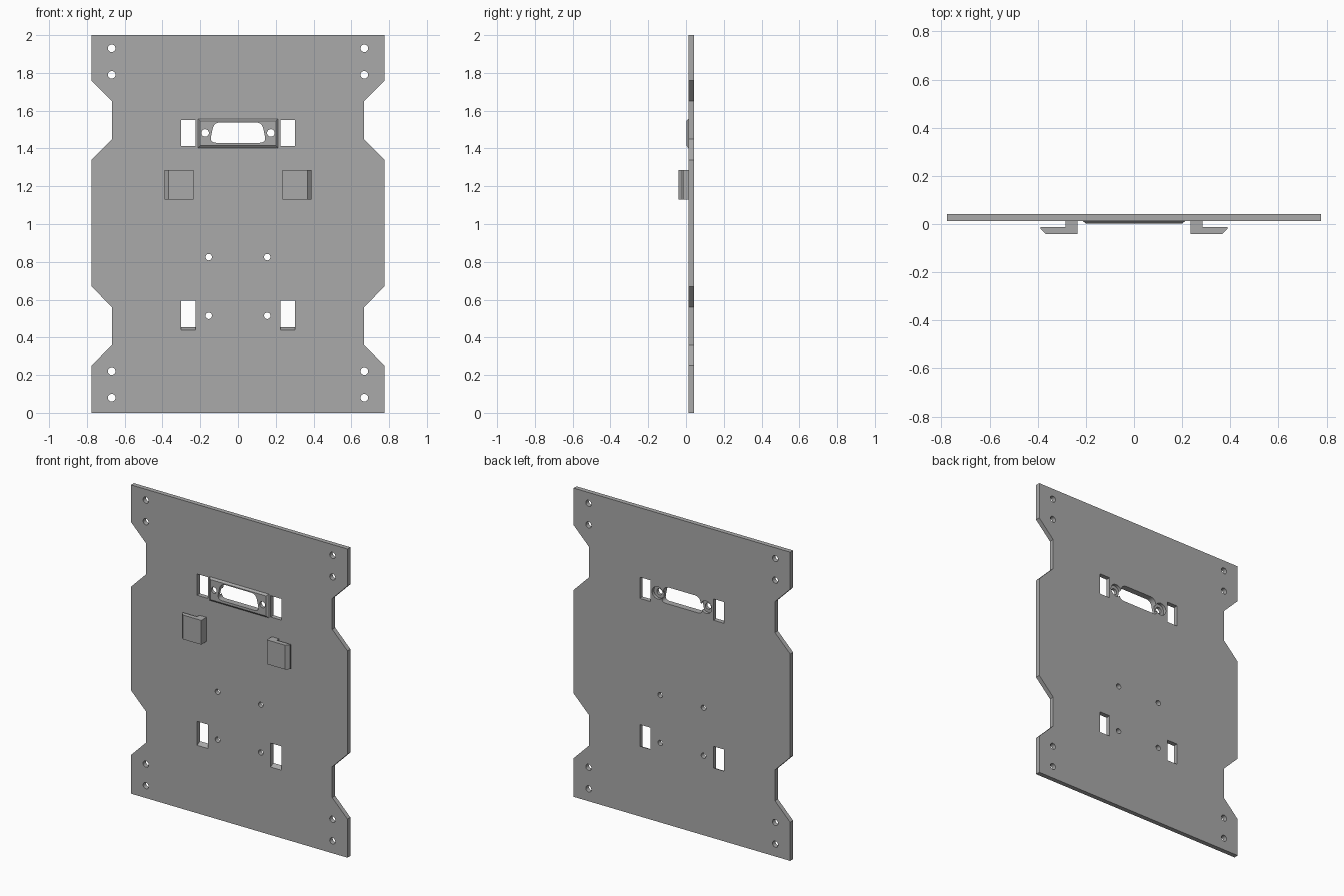
import bpy, bmesh, math
from mathutils import Vector

if "Cube" in bpy.data.objects:
    bpy.data.objects.remove(bpy.data.objects["Cube"], do_unlink=True)

gray = bpy.data.materials.new("plain gray")
gray.use_nodes = True
gray.diffuse_color = (0.4, 0.4, 0.4, 1)
gray.node_tree.nodes["Principled BSDF"].inputs["Base Color"].default_value = (0.4, 0.4, 0.4, 1)

FRONT, BACK = 0.012, 0.042


def prism(name, points, start, end, axis):
    """Extrude a closed 2D profile along one axis; points use the other two axes in order."""
    bm = bmesh.new()
    rings = []
    for depth in (start, end):
        ring = []
        for p in points:
            co = list(p)
            co.insert(axis, depth)
            ring.append(bm.verts.new(co))
        rings.append(ring)
    bm.faces.new(rings[0])
    bm.faces.new(rings[1])
    for i in range(len(points)):
        j = (i + 1) % len(points)
        bm.faces.new((rings[0][i], rings[0][j], rings[1][j], rings[1][i]))
    bmesh.ops.recalc_face_normals(bm, faces=bm.faces)
    mesh = bpy.data.meshes.new(name)
    bm.to_mesh(mesh)
    bm.free()
    mesh.materials.append(gray)
    ob = bpy.data.objects.new(name, mesh)
    bpy.context.collection.objects.link(ob)
    return ob


def rect(x0, x1, z0, z1):
    return [(x0, z0), (x1, z0), (x1, z1), (x0, z1)]


def circle(x, z, r, n=24):
    return [(x + r * math.cos(2 * math.pi * i / n), z + r * math.sin(2 * math.pi * i / n))
            for i in range(n)]


def rounded(corners, r, steps=6):
    """Round each corner of a polygon with a curve."""
    out = []
    for i, c in enumerate(corners):
        c = Vector(c)
        a = c + (Vector(corners[i - 1]) - c).normalized() * r
        b = c + (Vector(corners[(i + 1) % len(corners)]) - c).normalized() * r
        for s in range(steps + 1):
            t = s / steps
            out.append(tuple(a * (1 - t) ** 2 + c * 2 * t * (1 - t) + b * t * t))
    return out


def cut(target, cutters):
    """Subtract the cutters from the target and remove them."""
    bpy.context.view_layer.objects.active = target
    for c in cutters:
        c.hide_render = True
        mod = target.modifiers.new("cut", 'BOOLEAN')
        mod.operation, mod.solver, mod.object = 'DIFFERENCE', 'EXACT', c
        bpy.ops.object.modifier_apply(modifier=mod.name)
    for c in cutters:
        bpy.data.objects.remove(c, do_unlink=True)


# Notched plate outline, mirrored left to right
side = [(0.776, 0), (0.776, 0.25), (0.667, 0.36), (0.667, 0.56), (0.776, 0.67),
        (0.776, 1.34), (0.667, 1.45), (0.667, 1.65), (0.776, 1.76), (0.776, 2)]
plate = prism("mounting_plate", side + [(-x, z) for x, z in reversed(side)], FRONT, BACK, 1)

# Raised connector frame with sloped edges
frame = prism("connector_frame", rect(-0.212, 0.212, 1.403, 1.557), 0.002, FRONT, 1)
for v in frame.data.vertices:
    if v.co.y < 0.005:
        v.co.x *= 0.2 / 0.212
        v.co.z = 1.48 + (v.co.z - 1.48) * 0.065 / 0.077


def connector_cutters():
    opening = rounded([(-0.15, 1.43), (0.15, 1.43), (0.127, 1.538), (-0.127, 1.538)], 0.035)
    return [prism("opening_cutter", opening, -0.1, 0.1, 1)] + [
        prism("screw_cutter", circle(s * 0.174, 1.482, 0.02), -0.1, 0.1, 1) for s in (-1, 1)]


cut(frame, connector_cutters())

# Plate holes: corners, centre group, windows and screw recesses at the back
cutters = connector_cutters()
for s in (-1, 1):
    for z in (0.08, 0.22, 1.79, 1.93):
        cutters.append(prism("corner_cutter", circle(s * 0.669, z, 0.02), -0.1, 0.1, 1))
    for z in (0.515, 0.825):
        cutters.append(prism("centre_cutter", circle(s * 0.155, z, 0.017), -0.1, 0.1, 1))
    x0, x1 = sorted((s * 0.225, s * 0.302))
    cutters.append(prism("upper_window_cutter", rect(x0, x1, 1.412, 1.55), -0.1, 0.1, 1))
    sloped = [(FRONT - 0.02, 0.43), (BACK + 0.02, 0.465), (BACK + 0.02, 0.595), (FRONT - 0.02, 0.595)]
    cutters.append(prism("lower_window_cutter", sloped, x0, x1, 0))
    cutters.append(prism("recess_cutter", circle(s * 0.174, 1.482, 0.04), 0.022, 0.1, 1))
cut(plate, cutters)

# Pair of L-shaped hooks pointing outwards
hook = [(0.235, FRONT), (0.235, -0.041), (0.367, -0.041), (0.388, -0.02),
        (0.388, -0.012), (0.285, -0.012), (0.285, FRONT)]
for s, label in ((1, "left"), (-1, "right")):
    prism(label + "_hook", [(s * x, y) for x, y in hook], 1.13, 1.287, 2)

# Smooth the round holes while keeping hard edges
for ob in (plate, frame):
    bpy.ops.object.select_all(action='DESELECT')
    ob.select_set(True)
    bpy.context.view_layer.objects.active = ob
    bpy.ops.object.shade_smooth_by_angle(angle=math.radians(30))
